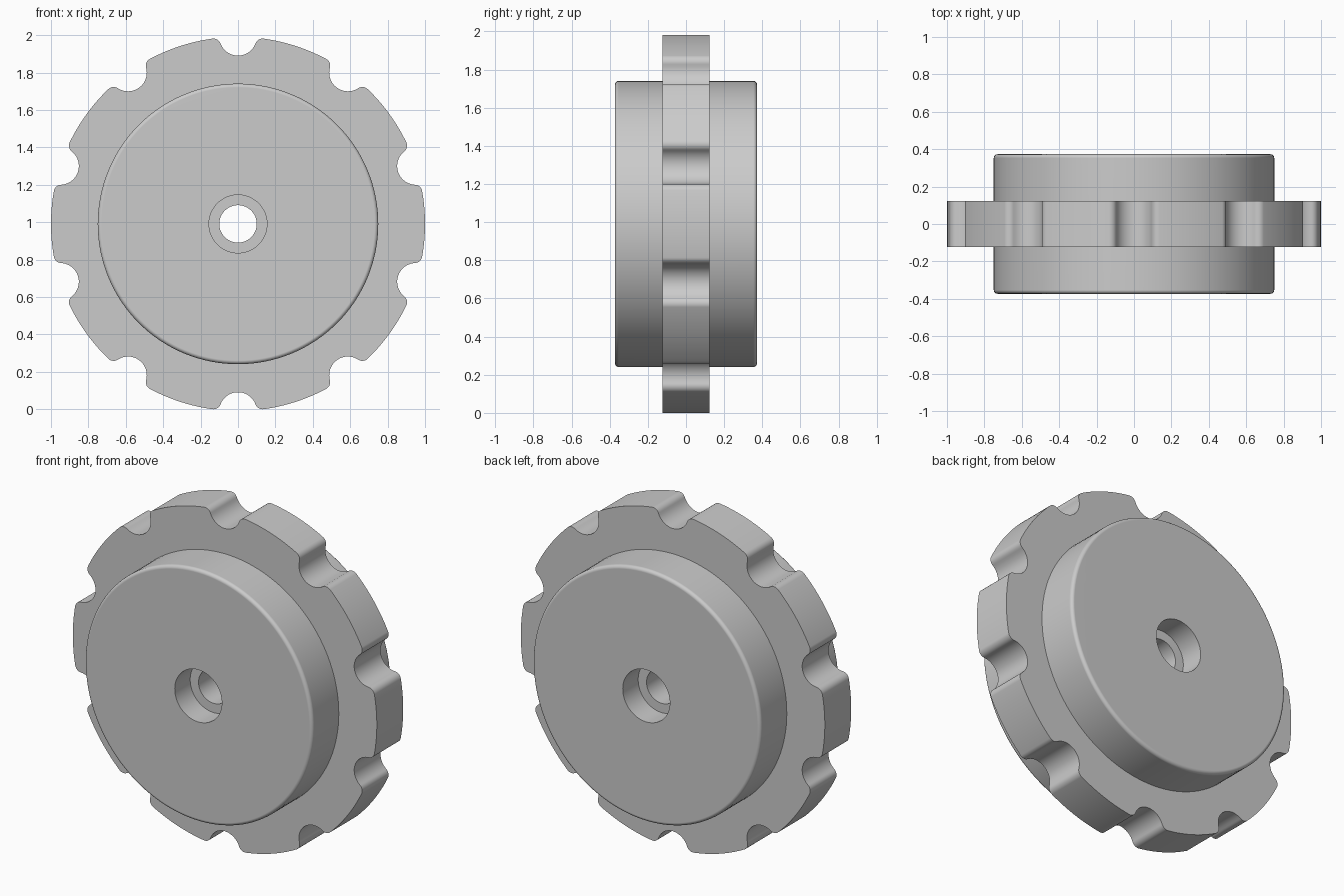
import bpy, bmesh
from math import sin, cos, pi, acos, atan2, radians
from mathutils import Vector, Matrix

cube = bpy.data.objects.get("Cube")
if cube:
    bpy.data.objects.remove(cube)

CENTRE_Z = 0.991
RING_HALF, DRUM_HALF = 0.124, 0.373
DRUM_R, EDGE_R = 0.75, 0.02
BORE_R, RECESS_R, RECESS_DEPTH = 0.1, 0.155, 0.145
NOTCHES, NOTCH_R, TIP_R = 10, 0.1, 0.04

grey = bpy.data.materials.new("plain grey")
grey.use_nodes = True
colour = (0.6, 0.6, 0.6, 1)
grey.diffuse_color = colour
bsdf = grey.node_tree.nodes["Principled BSDF"]
bsdf.inputs["Base Color"].default_value = colour
bsdf.inputs["Roughness"].default_value = 0.6


def finish(bm, name):
    bmesh.ops.recalc_face_normals(bm, faces=bm.faces)
    mesh = bpy.data.meshes.new(name)
    bm.to_mesh(mesh)
    bm.free()
    obj = bpy.data.objects.new(name, mesh)
    bpy.context.collection.objects.link(obj)
    obj.location.z = CENTRE_Z
    mesh.materials.append(grey)
    bpy.ops.object.select_all(action='DESELECT')
    obj.select_set(True)
    bpy.context.view_layer.objects.active = obj
    bpy.ops.object.shade_smooth_by_angle(angle=radians(30))
    weighted = obj.modifiers.new("flat_face_normals", 'WEIGHTED_NORMAL')
    weighted.keep_sharp = True
    return obj


def arc(centre, radius, start, end, steps):
    angles = [start + (end - start) * i / steps for i in range(steps + 1)]
    return [Vector((centre[0] + radius * cos(a), centre[1] + radius * sin(a))) for a in angles]


def loop(bm, points):
    verts = [bm.verts.new((p[0], 0, p[1])) for p in points]
    return [bm.edges.new((v, verts[i - 1])) for i, v in enumerate(verts)]


# One notch pitch: half scallop, rounded tip, half of the rim
tip_dist = 1 - TIP_R
tip_angle = acos((1 + tip_dist ** 2 - (NOTCH_R + TIP_R) ** 2) / (2 * tip_dist))
tip = Vector((tip_dist * sin(tip_angle), tip_dist * cos(tip_angle)))
toward = atan2(tip.y - 1, tip.x)
half = arc((0, 1), NOTCH_R, -pi / 2, toward, 10)
half += arc(tip, TIP_R, toward + pi, pi / 2 - tip_angle, 8)[1:]
half += arc((0, 0), 1, pi / 2 - tip_angle, pi / 2 - pi / NOTCHES, 8)[1:]
pitch = [Vector((-p.x, p.y)) for p in reversed(half[1:])] + half[:-1]

# Scalloped ring around the drum
outline = []
for k in range(NOTCHES):
    turn = Matrix.Rotation(-2 * pi * k / NOTCHES, 2)
    outline += [turn @ p for p in pitch]
bm = bmesh.new()
edges = loop(bm, outline) + loop(bm, arc((0, 0), DRUM_R - 0.01, 0, 2 * pi, 96)[:-1])
bmesh.ops.triangle_fill(bm, edges=edges, use_beauty=True, normal=(0, -1, 0))
bmesh.ops.translate(bm, verts=bm.verts, vec=(0, -RING_HALF, 0))
extruded = bmesh.ops.extrude_face_region(bm, geom=bm.faces[:], use_keep_orig=True)
moved = [g for g in extruded["geom"] if isinstance(g, bmesh.types.BMVert)]
bmesh.ops.translate(bm, verts=moved, vec=(0, 2 * RING_HALF, 0))
finish(bm, "scalloped_ring")

# Drum turned about y, with rounded rims, a bore and a recess at each end
floor = DRUM_HALF - RECESS_DEPTH
side = [(BORE_R, floor), (RECESS_R, floor), (RECESS_R, DRUM_HALF)]
side += arc((DRUM_R - EDGE_R, DRUM_HALF - EDGE_R), EDGE_R, pi / 2, 0, 6)
profile = side + [(r, -y) for r, y in reversed(side)]
bm = bmesh.new()
verts = [bm.verts.new((r, y, 0)) for r, y in profile]
edges = [bm.edges.new((v, verts[i - 1])) for i, v in enumerate(verts)]
bmesh.ops.spin(bm, geom=verts + edges, cent=(0, 0, 0), axis=(0, 1, 0),
               angle=2 * pi, steps=128, use_merge=True)
bmesh.ops.remove_doubles(bm, verts=bm.verts, dist=0.0001)
finish(bm, "drum")
